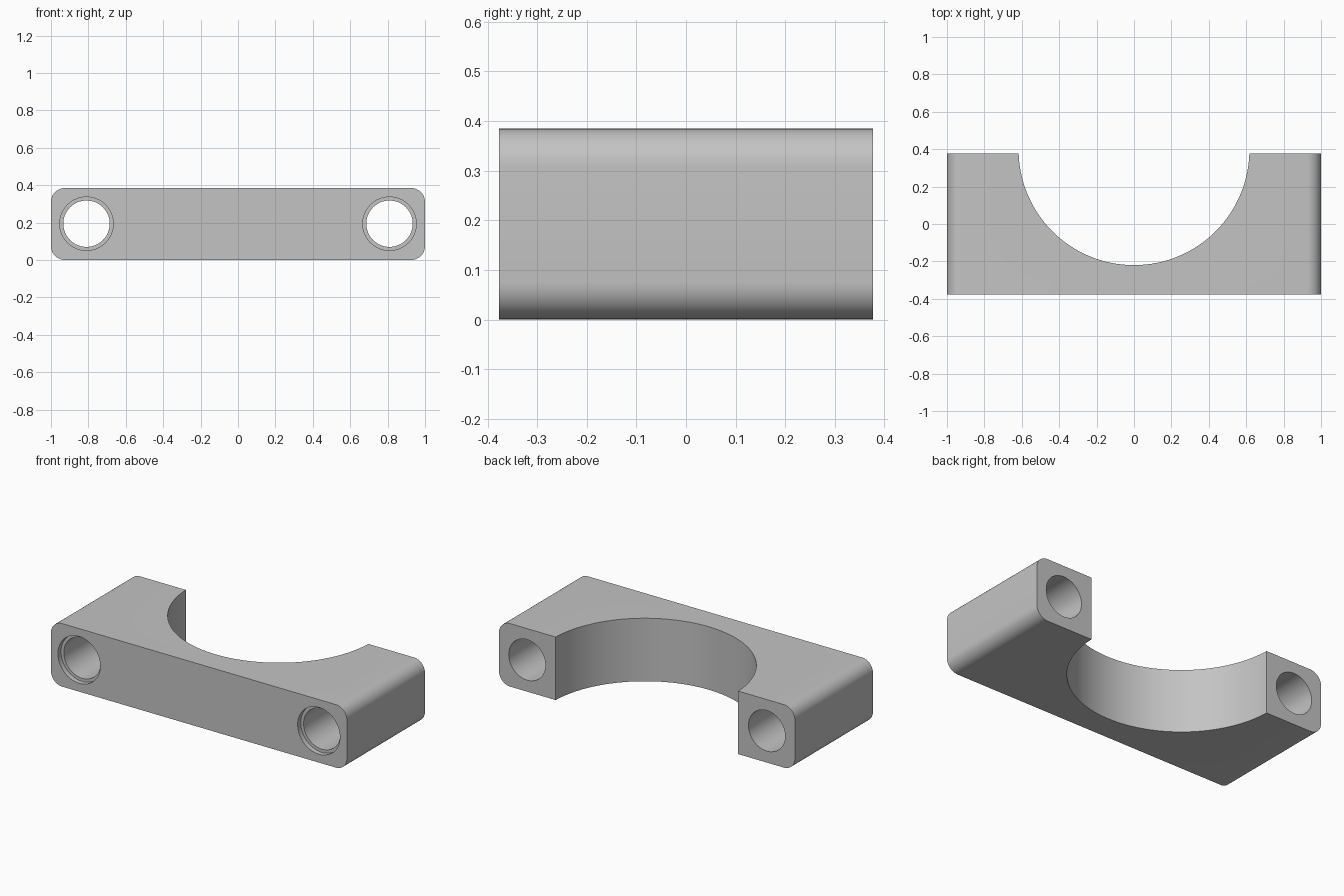
import bpy
import bmesh
from math import radians
from mathutils import Matrix

cube = bpy.data.objects.get("Cube")
if cube:
    bpy.data.objects.remove(cube, do_unlink=True)

LENGTH, DEPTH, HEIGHT = 2.0, 0.754, 0.385
EDGE_RADIUS = 0.075
HOLE_X, HOLE_Z = 0.81, 0.194
FRONT = -DEPTH / 2

grey = bpy.data.materials.new("plain grey")
grey.use_nodes = True
colour = (0.55, 0.55, 0.55, 1)
grey.diffuse_color = colour
grey.node_tree.nodes["Principled BSDF"].inputs["Base Color"].default_value = colour


def make_object(name, bm):
    mesh = bpy.data.meshes.new(name)
    bm.to_mesh(mesh)
    bm.free()
    mesh.materials.append(grey)
    obj = bpy.data.objects.new(name, mesh)
    bpy.context.collection.objects.link(obj)
    return obj


def cylinder_cutter(name, centre, radius, length, axis, sides):
    bm = bmesh.new()
    turn = Matrix.Rotation(radians(90), 4, "X") if axis == "Y" else Matrix()
    bmesh.ops.create_cone(bm, cap_ends=True, segments=sides, radius1=radius,
                          radius2=radius, depth=length,
                          matrix=Matrix.Translation(centre) @ turn)
    return make_object(name, bm)


# Clamp body: a block with its four long side edges rounded
bm = bmesh.new()
bmesh.ops.create_cube(bm, size=1, matrix=Matrix.Translation((0, 0, HEIGHT / 2))
                      @ Matrix.Diagonal((LENGTH, DEPTH, HEIGHT, 1)))
side_edges = [e for e in bm.edges
              if abs(e.verts[0].co.y - e.verts[1].co.y) > DEPTH / 2]
bmesh.ops.bevel(bm, geom=side_edges, offset=EDGE_RADIUS, segments=10,
                profile=0.5, affect="EDGES")
body = make_object("clamp_body", bm)

# Half-round saddle, bolt holes and shallow counterbores at the front
cutters = [cylinder_cutter("saddle_cutter", (0, 0.397, HEIGHT / 2),
                           0.617, 1, "Z", 128)]
for side, x in (("left", HOLE_X), ("right", -HOLE_X)):
    cutters.append(cylinder_cutter(side + "_hole_cutter", (x, 0, HOLE_Z),
                                   0.124, 2, "Y", 64))
    cutters.append(cylinder_cutter(side + "_counterbore_cutter",
                                   (x, FRONT, HOLE_Z), 0.143, 0.06, "Y", 64))

bpy.context.view_layer.objects.active = body
body.select_set(True)
for cutter in cutters:
    cut = body.modifiers.new(cutter.name, "BOOLEAN")
    cut.operation = "DIFFERENCE"
    cut.solver = "EXACT"
    cut.object = cutter
    cutter.hide_render = True
    bpy.ops.object.modifier_apply(modifier=cut.name)
for cutter in cutters:
    bpy.data.objects.remove(cutter, do_unlink=True)

bpy.ops.object.shade_smooth_by_angle(angle=radians(30))
